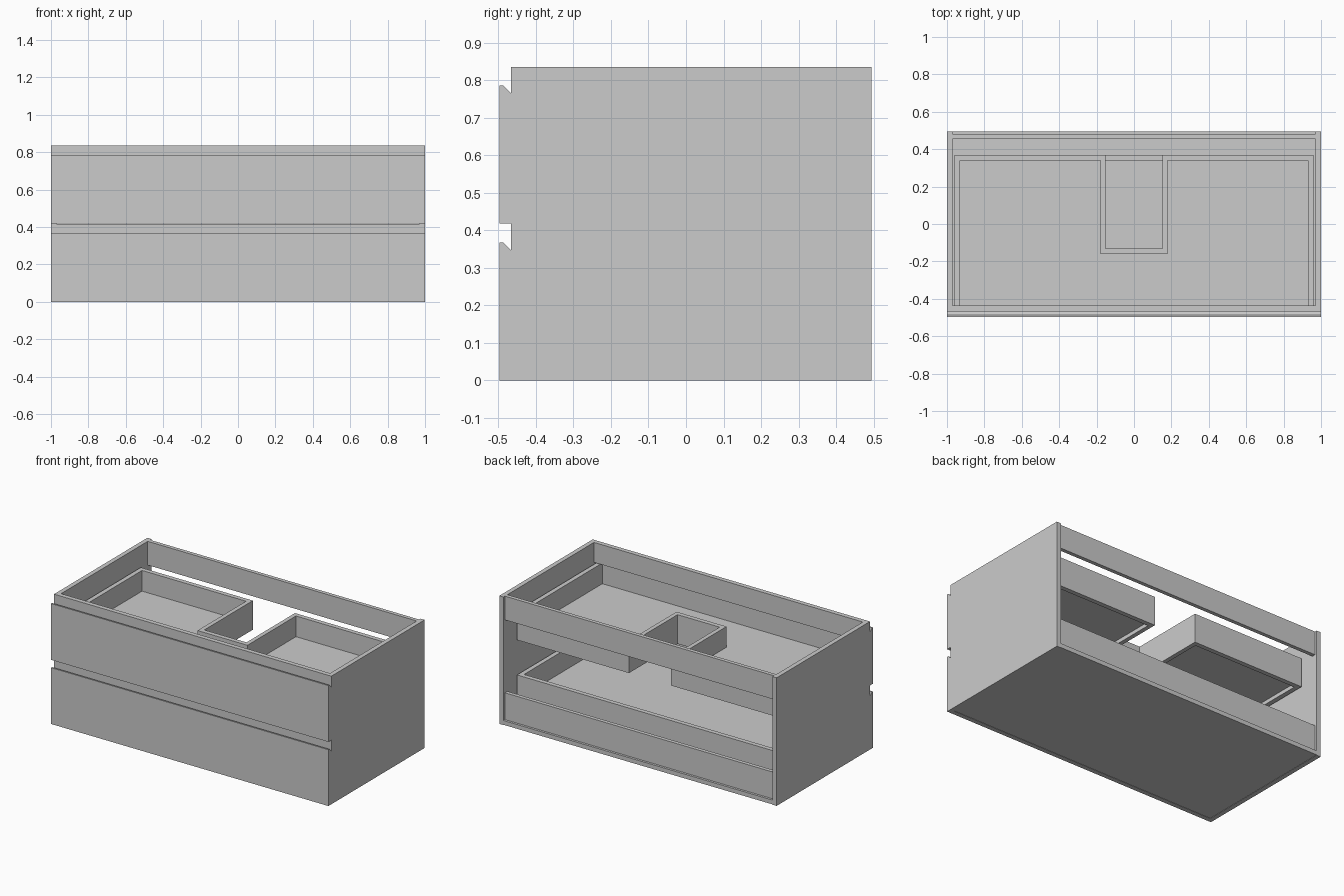
import bpy, bmesh

if "Cube" in bpy.data.objects:
    bpy.data.objects.remove(bpy.data.objects["Cube"])


def box(name, x0, x1, y0, y1, z0, z1):
    """Axis-aligned board given by its limits."""
    bm = bmesh.new()
    bmesh.ops.create_cube(bm, size=1)
    for v in bm.verts:
        v.co = (x1 if v.co.x > 0 else x0,
                y1 if v.co.y > 0 else y0,
                z1 if v.co.z > 0 else z0)
    finish(name, bm)


def extrude_x(name, profile, x0, x1):
    """Extrude a (y, z) profile along x."""
    bm = bmesh.new()
    face = bm.faces.new([bm.verts.new((x0, y, z)) for y, z in profile])
    ext = bmesh.ops.extrude_face_region(bm, geom=[face])
    for v in ext["geom"]:
        if isinstance(v, bmesh.types.BMVert):
            v.co.x = x1
    finish(name, bm)


def finish(name, bm):
    bmesh.ops.recalc_face_normals(bm, faces=bm.faces)
    me = bpy.data.meshes.new(name)
    bm.to_mesh(me)
    bm.free()
    bpy.context.collection.objects.link(bpy.data.objects.new(name, me))


T = 0.03                       # board thickness
FRONT, BACK, TOP = -0.467, 0.495, 0.835
IN = 1 - T                     # inner half width of the carcass
D0, D1 = 0.93, 0.96            # drawer side inner / outer
DB = 0.37                      # drawer back
U0, U1, UY = 0.152, 0.18, -0.16  # plumbing cutout

# Carcass: sides, bottom, back rails
for side, s in (("left", -1), ("right", 1)):
    box(side + "_side_panel", *sorted((s, s * IN)), FRONT, BACK, 0, TOP)
box("bottom_panel", -IN, IN, FRONT, BACK, 0.002, T)
box("back_rail_top", -IN, IN, 0.455, 0.48, 0.68, TOP)
box("back_rail_bottom", -IN, IN, 0.455, 0.48, T, 0.205)

for level, dz in (("lower", 0.0), ("upper", 0.418)):
    # Drawer front with chamfered grip edge, and the rail behind its top
    extrude_x(level + "_drawer_front",
              [(-0.497, dz), (FRONT, dz), (FRONT, dz + 0.347),
               (-0.487, dz + 0.367), (-0.497, dz + 0.367)], -1, 1)
    box(level + "_front_rail", -IN, IN, FRONT, FRONT + T, dz + 0.287, dz + 0.417)

    # Drawer box
    z0, z1 = dz + 0.092, dz + 0.282
    f0, f1 = dz + 0.117, dz + 0.147
    for side, s in (("left", -1), ("right", 1)):
        box(f"{level}_drawer_{side}_side", *sorted((s * D0, s * D1)), FRONT, DB, z0, z1)
    if level == "lower":
        box("lower_drawer_back", -D0, D0, DB - T, DB, z0, z1)
        box("lower_drawer_floor", -D0, D0, FRONT, DB - T, f0, f1)
    else:
        # U-shaped upper drawer around the cutout
        box("upper_drawer_floor_front", -D0, D0, FRONT, UY, f0, f1)
        box("cutout_front_wall", -U0, U0, UY, UY + T, z0, z1)
        for side, s in (("left", -1), ("right", 1)):
            box(f"upper_drawer_{side}_back", *sorted((s * U1, s * D0)), DB - T, DB, z0, z1)
            box(f"upper_drawer_{side}_floor", *sorted((s * U1, s * D0)), UY, DB - T, f0, f1)
            box(f"cutout_{side}_wall", *sorted((s * U0, s * U1)), UY, DB, z0, z1)
